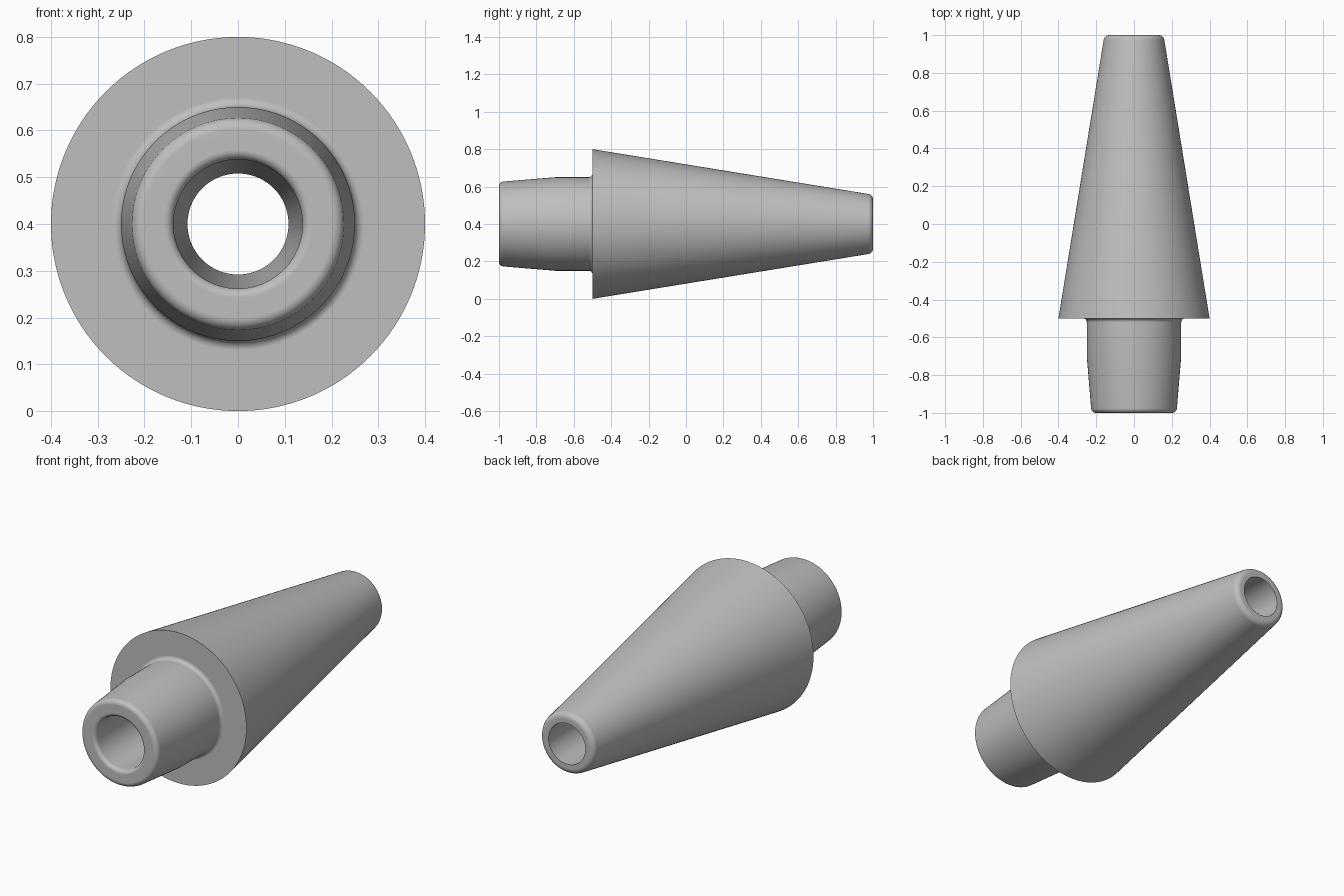
import bpy
import bmesh
from math import cos, sin, radians, pi
from mathutils import Vector

cube = bpy.data.objects.get("Cube")
if cube:
    bpy.data.objects.remove(cube, do_unlink=True)

STEPS = 128
AXIS_HEIGHT = 0.4

grey = bpy.data.materials.new("plain grey")
grey.use_nodes = True
colour = (0.52, 0.52, 0.52, 1)
grey.diffuse_color = colour
grey.node_tree.nodes["Principled BSDF"].inputs["Base Color"].default_value = colour


def arc(y, r, radius, start, end, count=8):
    """Rounded corner as (y, r) points about a centre; angles run from +y to +r."""
    angles = [radians(start + (end - start) * i / count) for i in range(count + 1)]
    return [(y + radius * cos(a), r + radius * sin(a)) for a in angles]


# Closed cross-section of the hollow nozzle, as (position along axis, radius)
profile = (
    arc(-0.98, 0.158, 0.02, 270, 180)      # rounded mouth of the bore
    + arc(-0.975, 0.202, 0.025, 180, 95)   # rounded front rim of the spigot
    + [(-0.70, 0.25)]                      # end of the spigot taper
    + arc(-0.52, 0.27, 0.02, 270, 360)     # fillet into the shoulder
    + [(-0.50, 0.40)]                      # sharp shoulder edge
    + arc(0.97, 0.131, 0.03, 81, 0)        # rounded tip
    + [(1.0, 0.108)]                       # sharp rear edge of the bore
)

# Revolve the cross-section around the y axis
bm = bmesh.new()
verts = [bm.verts.new((r, y, AXIS_HEIGHT)) for y, r in profile]
edges = [bm.edges.new((a, b)) for a, b in zip(verts, verts[1:] + verts[:1])]
bmesh.ops.spin(bm, geom=verts + edges, cent=(0, 0, AXIS_HEIGHT), axis=Vector((0, 1, 0)),
               angle=2 * pi, steps=STEPS, use_duplicate=False)
bmesh.ops.remove_doubles(bm, verts=bm.verts, dist=0.0001)
bmesh.ops.recalc_face_normals(bm, faces=bm.faces)

mesh = bpy.data.meshes.new("nozzle_body")
bm.to_mesh(mesh)
bm.free()
mesh.materials.append(grey)
nozzle = bpy.data.objects.new("nozzle_body", mesh)
bpy.context.collection.objects.link(nozzle)

# Smooth shading, with the shoulder and rear bore edge kept sharp
bpy.context.view_layer.objects.active = nozzle
nozzle.select_set(True)
bpy.ops.object.shade_smooth_by_angle(angle=radians(30))
weighted = nozzle.modifiers.new("even_shading", 'WEIGHTED_NORMAL')
weighted.keep_sharp = True
